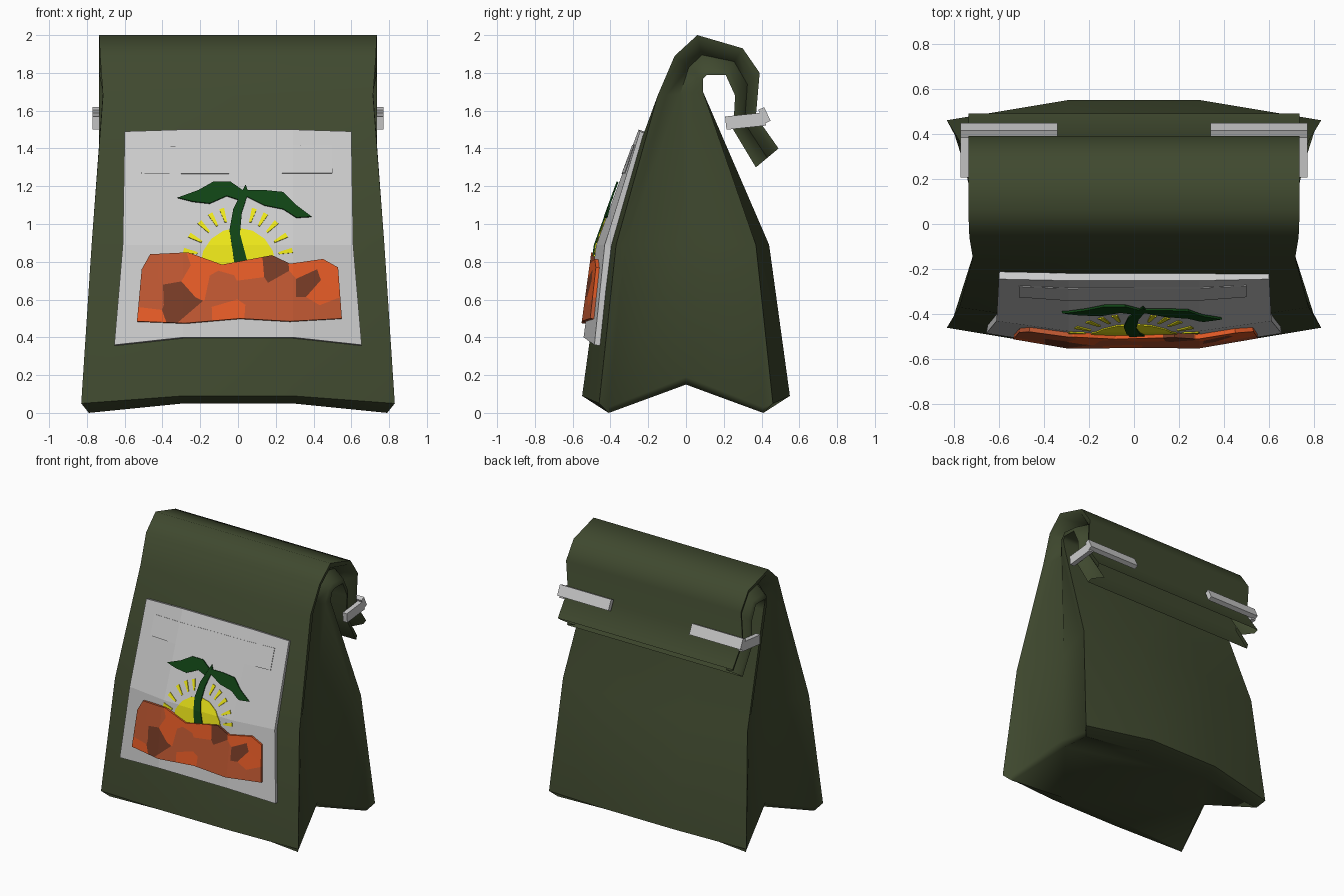
import bpy, bmesh, math, random
from mathutils import Matrix, Vector

if "Cube" in bpy.data.objects:
    bpy.data.objects.remove(bpy.data.objects["Cube"])

random.seed(4)


def material(name, rgb):
    m = bpy.data.materials.new(name)
    m.diffuse_color = (*rgb, 1)
    m.use_nodes = True
    m.node_tree.nodes["Principled BSDF"].inputs["Base Color"].default_value = m.diffuse_color
    return m


OLIVE = material("olive", (.05, .066, .028))
YELLOW = material("yellow", (.85, .8, .01))
GREEN = material("green", (.005, .055, .007))
SOIL = [material("soil_light", (.8, .107, .02)), material("soil_mid", (.53, .098, .032)),
        material("soil_dark", (.19, .045, .02))]


def add_object(name, bm, mats=(), angle=None):
    me = bpy.data.meshes.new(name)
    bm.to_mesh(me)
    bm.free()
    ob = bpy.data.objects.new(name, me)
    bpy.context.collection.objects.link(ob)
    for m in mats:
        me.materials.append(m)
    if angle:
        bpy.ops.object.select_all(action='DESELECT')
        ob.select_set(True)
        bpy.context.view_layer.objects.active = ob
        bpy.ops.object.shade_smooth_by_angle(angle=math.radians(angle))
    return ob


# Bag body: gusseted rings lofted from the base up and over the rolled top
def lower_ring(bulge, corner, inner, mid):
    front = [bulge, corner, inner]
    return front + [mid] + [(x, -y, z) for x, y, z in reversed(front)]


def roll_ring(front, back, w, depth=.1):
    def at(x, t):
        return (x, front[0] + (back[0] - front[0]) * t, front[1] + (back[1] - front[1]) * t)
    return [at(.29, 0), at(w, 0), at(w - .01, .2), at(w - depth, .5), at(w - .01, .8), at(w, 1), at(.29, 1)]


rings = [
    lower_ring((.29, -.43, .05), (.79, -.41, 0), (.78, -.40, .003), (.64, 0, .15)),
    lower_ring((.29, -.55, .09), (.83, -.46, .05), (.80, -.41, .03), (.67, 0, .19)),
    lower_ring((.29, -.44, .89), (.775, -.37, .89), (.755, -.32, .89), (.65, 0, .89)),
    roll_ring((-.15, 1.68), (.09, 1.70), .715, .06),
    roll_ring((-.06, 1.89), (.09, 1.77), .73),
    roll_ring((.06, 2.0), (.11, 1.79), .735),
    roll_ring((.30, 1.93), (.21, 1.79), .735),
    roll_ring((.39, 1.80), (.26, 1.68), .735),
    roll_ring((.37, 1.57), (.25, 1.50), .735),
    roll_ring((.49, 1.40), (.37, 1.30), .735),
]
bm = bmesh.new()
loops = []
for r in rings:
    loops.append([bm.verts.new(p) for p in r + [(-x, y, z) for x, y, z in reversed(r)]])
for a, b in zip(loops, loops[1:]):
    for i in range(14):
        j = (i + 1) % 14
        bm.faces.new((a[i], a[j], b[j], b[i]))
# V-folded base
v = loops[0]
for q in ((0, 3, 10, 13), (3, 6, 7, 10), (0, 1, 2, 3), (3, 4, 5, 6), (13, 12, 11, 10), (10, 9, 8, 7)):
    bm.faces.new([v[i] for i in q])
bmesh.ops.recalc_face_normals(bm, faces=bm.faces)
add_object("bag_body", bm, [OLIVE], 60)


# Front artwork: flat (x, z) polygons laid onto the bulging front panel
def panel_y(x, z):
    def lerp(pts):
        (z0, y0), (z1, y1) = pts[:2] if z < .89 else pts[1:]
        return y0 + (y1 - y0) * (z - z0) / (z1 - z0)
    c = lerp([(.09, -.55), (.89, -.44), (1.68, -.15)])
    e = lerp([(.05, -.46), (.89, -.37), (1.68, -.15)])
    t = max(0, (abs(x) - .29) / .5)
    return c + (e - c) * t


def clip(poly, n, d):
    """Keep the part of poly where n.p <= d."""
    out = []
    for p, q in zip(poly, poly[1:] + poly[:1]):
        sp, sq = n[0] * p[0] + n[1] * p[1] - d, n[0] * q[0] + n[1] * q[1] - d
        if sp <= 0:
            out.append(p)
        if sp * sq < 0:
            t = sp / (sp - sq)
            out.append((p[0] + (q[0] - p[0]) * t, p[1] + (q[1] - p[1]) * t))
    return out


def applique(name, polys, height, thick, mats=(), index=None):
    bm = bmesh.new()
    for k, poly in enumerate(polys):
        pieces = [poly]
        for n, d in (((1, 0), -.29), ((1, 0), .29), ((0, 1), .89)):
            pieces = [c for p in pieces for c in (clip(p, n, d), clip(p, (-n[0], -n[1]), -d))]
        for p in pieces:
            if len(p) < 3:
                continue
            f = bm.faces.new([bm.verts.new((x, panel_y(x, z) - height, z)) for x, z in p])
            f.normal_update()
            if f.normal.y > 0:
                f.normal_flip()
            f.material_index = index[k] if index else 0
    bmesh.ops.remove_doubles(bm, verts=bm.verts, dist=.0005)
    ob = add_object(name, bm, mats)
    mod = ob.modifiers.new("thickness", 'SOLIDIFY')
    mod.thickness, mod.offset = thick, -1
    return ob


half = [(.29, 1.5), (.6, 1.49), (.61, .89), (.655, .36), (.29, .40)]
applique("label", [half + [(-x, z) for x, z in reversed(half)]], .035, .035)
applique("label_banner", [[(-.51, 1.265), (.5, 1.27), (.5, 1.42), (-.51, 1.41)]], .039, .004)

# Sun with rays
sun = [(.2 * math.cos(a), .78 + .2 * math.sin(a)) for a in (math.pi * i / 8 for i in range(9))]
rays = []
for deg in (12, 29, 46, 60, 73):
    for a in (deg, 180 - deg):
        a = math.radians(a)
        rays.append([(r * math.cos(a + s), .8 + r * math.sin(a + s))
                     for r, s in ((.22, -.025), (.295, -.045), (.295, .045), (.22, .025))])
applique("sun", [sun], .041, .006, [YELLOW])
applique("sun_rays", rays, .041, .006, [YELLOW])

# Seedling
stem = [(-.02, .80), (-.045, .97), (-.025, 1.08), (.02, 1.17), (.04, 1.21), (.055, 1.17),
        (.02, 1.06), (.01, .95), (.05, .80)]
left_leaf = [(-.32, 1.14), (-.21, 1.18), (-.13, 1.225), (-.04, 1.225), (.025, 1.18),
             (0, 1.13), (-.06, 1.15), (-.15, 1.11), (-.24, 1.12)]
right_leaf = [(.04, 1.18), (.14, 1.18), (.24, 1.17), (.31, 1.10), (.39, 1.04),
              (.31, 1.035), (.24, 1.08), (.14, 1.10), (.04, 1.15)]
applique("stem", [stem], .048, .008, [GREEN])
applique("leaves", [left_leaf, right_leaf], .05, .01, [GREEN])

# Soil: outline broken into random clods
soil = [(-.535, .485), (-.51, .76), (-.465, .84), (-.265, .85), (-.085, .785), (.18, .835), (.275, .79),
        (.45, .815), (.53, .77), (.55, .50), (.275, .485), (.01, .50), (-.28, .475)]
seeds = [(-.47 + .134 * i + random.uniform(-.05, .05), .53 + .125 * j + random.uniform(-.05, .05))
         for i in range(8) for j in range(3)]
clods = []
for s in seeds:
    cell = soil
    for o in seeds:
        if o != s and cell:
            n = (o[0] - s[0], o[1] - s[1])
            cell = clip(cell, n, (n[0] * (o[0] + s[0]) + n[1] * (o[1] + s[1])) / 2)
    clods.append(cell)
applique("soil", clods, .056, .021, SOIL, [random.choice((0, 0, 1, 1, 2)) for _ in clods])

# Bent closing clips on both ends of the rolled flap
for side, sx in (("right", 1), ("left", -1)):
    bm = bmesh.new()
    for centre, size, tilt in (((.752, .315, 1.545), (.036, .21, .07), 6),
                               ((.555, .415, 1.575), (.43, .035, .08), 25)):
        bmesh.ops.create_cube(bm, size=1, matrix=Matrix.Translation((centre[0] * sx, *centre[1:]))
                              @ Matrix.Rotation(math.radians(tilt), 4, 'X')
                              @ Matrix.Diagonal((*size, 1)))
    add_object("clip_" + side, bm)
